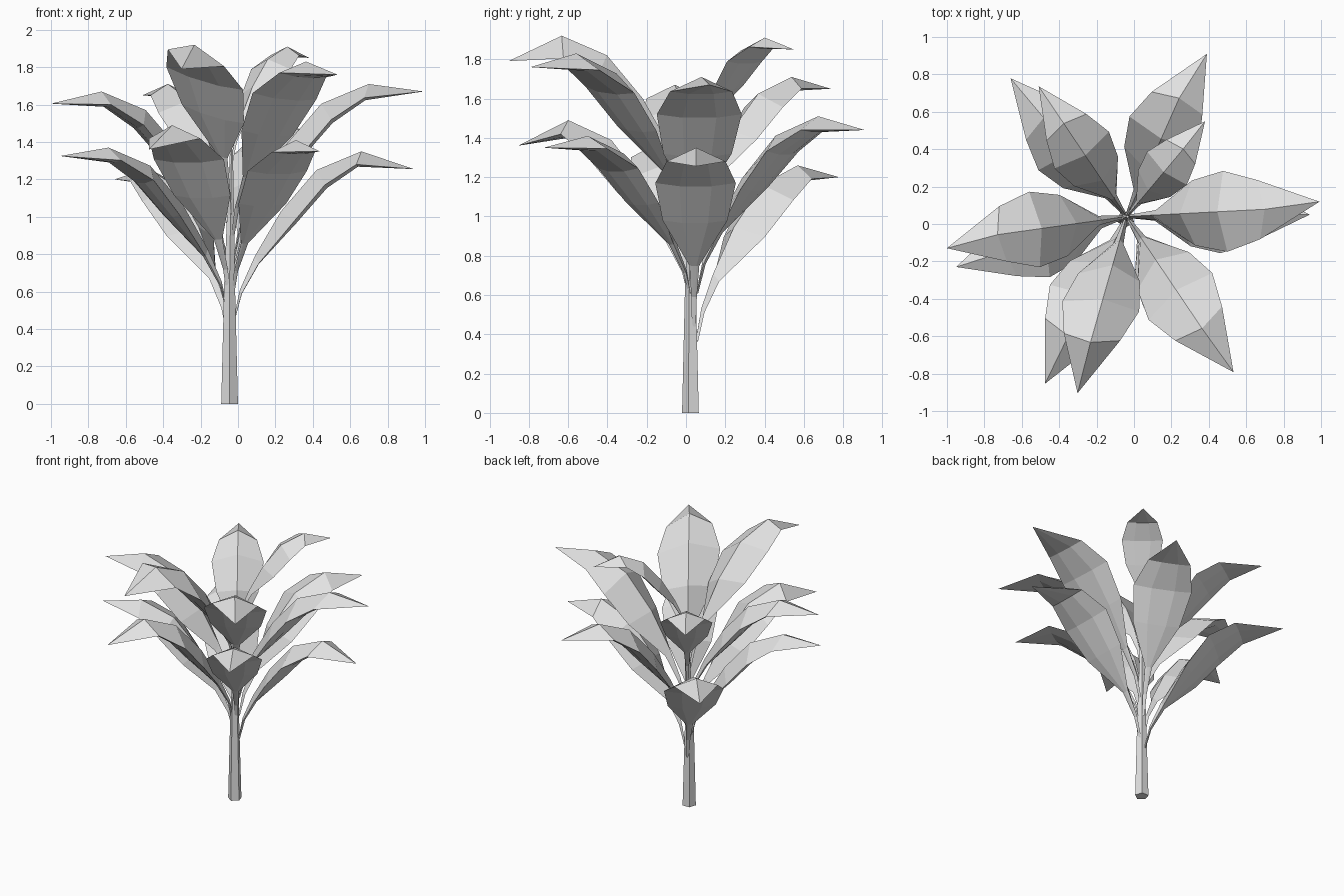
import bpy
import bmesh
from math import radians, cos, sin, pi
from mathutils import Vector

cube = bpy.data.objects.get("Cube")
if cube:
    bpy.data.objects.remove(cube, do_unlink=True)

# One plain grey for the whole plant
GREY = (0.76, 0.76, 0.76, 1)
grey = bpy.data.materials.new("plain grey")
grey.use_nodes = True
grey.diffuse_color = GREY
grey.node_tree.nodes["Principled BSDF"].inputs["Base Color"].default_value = GREY

AXIS = Vector((-0.04, 0.04, 0))


# Closed skin over a row of five-cornered rings
def skin(bm, rings):
    for low, high in zip(rings, rings[1:]):
        for i in range(5):
            j = (i + 1) % 5
            bm.faces.new((low[i], low[j], high[j], high[i]))
    bm.faces.new(rings[0][::-1])


def add_object(name, bm):
    bmesh.ops.recalc_face_normals(bm, faces=bm.faces[:])
    mesh = bpy.data.meshes.new(name)
    bm.to_mesh(mesh)
    bm.free()
    mesh.materials.append(grey)
    obj = bpy.data.objects.new(name, mesh)
    bpy.context.collection.objects.link(obj)


# Stem: tapered five-sided stalk with one corner to the front
def build_stem():
    bm = bmesh.new()
    rings = []
    for x, y, z, r in ((-0.045, 0.027, 0, 0.047), (-0.045, 0.025, 0.65, 0.03),
                       (-0.04, 0.035, 1.0, 0.02), (-0.035, 0.04, 1.36, 0.008)):
        rings.append([bm.verts.new((x + r * cos(a), y + r * sin(a), z))
                      for a in (-pi / 2 + 2 * pi * i / 5 for i in range(5))])
    skin(bm, rings)
    bm.faces.new(rings[-1])
    add_object("stem", bm)


# Leaf rows from stalk to crease:
# midrib reach, midrib drop, edge reach, edge drop, half width
ROWS = ((0.015, -0.90, 0.02, -0.91, 0.010),
        (0.05, -0.74, 0.06, -0.76, 0.014),
        (0.13, -0.56, 0.15, -0.60, 0.025),
        (0.27, -0.32, 0.34, -0.37, 0.165),
        (0.46, -0.10, 0.50, -0.18, 0.205),
        (0.70, 0.00, 0.67, -0.07, 0.150))


# Leaf: raised midrib on top, shallow three-panel belly, drooping pointed tip;
# skew slides one edge further up the slope than the other
def build_leaf(name, angle, tip_angle, reach, crease_z, tip_z, skew=0):
    bm = bmesh.new()
    size = reach / 0.98
    out = Vector((cos(radians(angle)), sin(radians(angle)), 0))
    side = Vector((-out.y, out.x, 0))

    def point(u, w, drop):
        z = Vector((0, 0, crease_z + (drop + 2 * skew * w) * size))
        return bm.verts.new(AXIS + (out * (u + skew * w) + side * w) * size + z)

    rings = []
    for mid_u, mid_d, u, d, w in ROWS:
        belly_u, belly_d = u + 0.07 * w, d - 0.08 * w
        rings.append((point(u, w, d), point(mid_u, 0, mid_d), point(u, -w, d),
                      point(belly_u, -0.4 * w, belly_d),
                      point(belly_u, 0.4 * w, belly_d)))
    skin(bm, rings)
    a = radians(tip_angle)
    tip = bm.verts.new(AXIS + Vector((reach * cos(a), reach * sin(a), tip_z)))
    for i in range(5):
        bm.faces.new((rings[-1][i], rings[-1][(i + 1) % 5], tip))
    add_object(name, bm)


build_stem()

# Leaf angle, tip angle, reach, crease height, tip height, optional skew
LEAVES = {
    "lower_leaf_left": (1, 0.6, 0.98, 1.35, 1.255),
    "lower_leaf_back_left": (66, 63.7, 0.97, 1.51, 1.44),
    "lower_leaf_back_right": (130, 130, 0.965, 1.26, 1.20),
    "lower_leaf_right": (196, 196.5, 0.95, 1.37, 1.325),
    "lower_leaf_front_right": (244, 244, 0.995, 1.49, 1.36),
    "lower_leaf_front_left": (303, 302, 0.90, 1.41, 1.35),
    "upper_leaf_left": (3, 4.4, 1.035, 1.71, 1.67),
    "upper_leaf_back_left": (50, 50.5, 0.66, 1.91, 1.85),
    "upper_leaf_back_right": (124, 124, 0.84, 1.71, 1.65),
    "upper_leaf_right": (188, 190, 0.975, 1.67, 1.605),
    "upper_leaf_front_right": (254, 254.5, 0.98, 1.92, 1.79, -0.15),
    "upper_leaf_front_left": (304, 304.5, 1.01, 1.83, 1.76, -0.04),
}
for leaf_name, spec in LEAVES.items():
    build_leaf(leaf_name, *spec)
